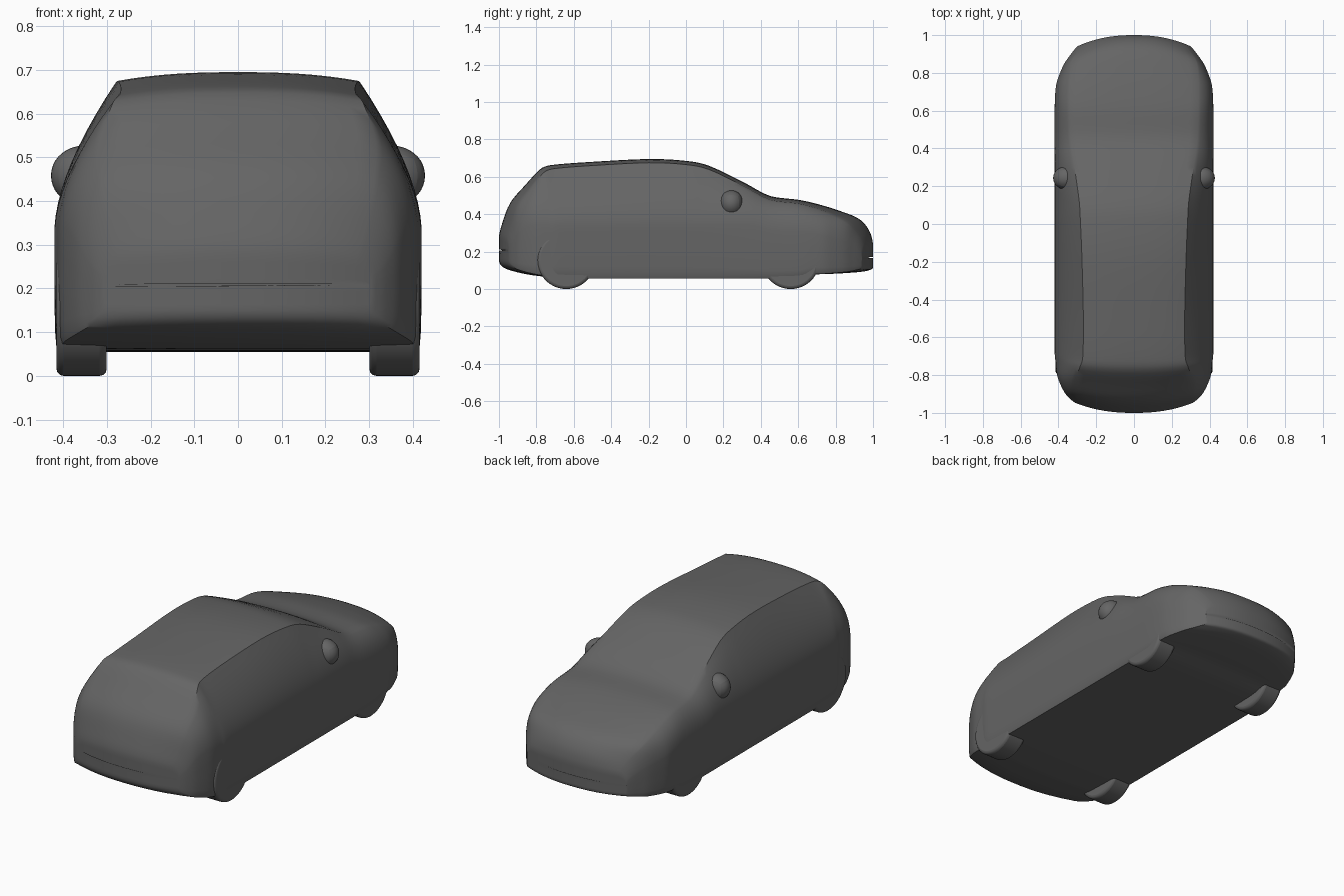
import bpy, bmesh, math
from mathutils import Vector

if "Cube" in bpy.data.objects:
    bpy.data.objects.remove(bpy.data.objects["Cube"])

grey = bpy.data.materials.new("dark_grey")
grey.diffuse_color = (0.13, 0.13, 0.13, 1)
grey.use_nodes = True
grey.node_tree.nodes["Principled BSDF"].inputs["Base Color"].default_value = grey.diffuse_color


def finish(obj, angle):
    obj.data.materials.clear()
    obj.data.materials.append(grey)
    bpy.ops.object.select_all(action='DESELECT')
    obj.select_set(True)
    bpy.context.view_layer.objects.active = obj
    bpy.ops.object.shade_smooth_by_angle(angle=math.radians(angle))


# Body stations: y, bottom z, top z, half width, roof edge x, end curvature in plan
stations = [
    (-1.0, .205, .21, .30, .26, .095), (-1.0, .15, .28, .31, .27, .095),
    (-.983, .12, .35, .34, .29, .085), (-.94, .10, .46, .372, .31, .065),
    (-.86, .08, .555, .405, .315, .05), (-.77, .067, .648, .415, .285, .035),
    (-.70, .06, .665, .42, .27, .02), (-.50, .055, .68, .42, .268, 0),
    (-.20, .055, .695, .42, .275, 0), (0, .055, .685, .42, .283, 0),
    (.12, .055, .66, .42, .29, 0), (.30, .055, .575, .42, .315, 0),
    (.45, .055, .497, .42, .335, 0), (.60, .06, .477, .42, .34, 0),
    (.70, .078, .455, .418, .34, -.02), (.80, .082, .425, .41, .34, -.05),
    (.92, .09, .378, .375, .33, -.095), (.978, .10, .315, .335, .29, -.12),
    (1.0, .115, .24, .30, .26, -.115), (1.0, .165, .17, .30, .26, -.115)]


def smooth_path(pts, steps):
    """Centripetal-free tangent interpolation, limited to avoid overshoot."""
    out = []
    for i in range(len(pts) - 1):
        a, b = pts[i], pts[i + 1]
        p, n = pts[max(i - 1, 0)], pts[min(i + 2, len(pts) - 1)]
        for k in range(steps):
            t = k / steps
            row = []
            for q0, q1, q2, q3 in zip(p, a, b, n):
                d = q2 - q1
                m1 = max(-2 * abs(d), min(2 * abs(d), (q2 - q0) / 2))
                m2 = max(-2 * abs(d), min(2 * abs(d), (q3 - q1) / 2))
                row.append((2*t**3 - 3*t*t + 1) * q1 + (t**3 - 2*t*t + t) * m1
                           + (3*t*t - 2*t**3) * q2 + (t**3 - t*t) * m2)
            out.append(row)
    out.append(list(pts[-1]))
    return out


def half_section(zb, zt, w, xs):
    """Half cross-section from bottom centre round the side to top centre."""
    h = zt - zb
    pts = [(w * .975 * i / 6, zb) for i in range(7)]
    pts += [(w * .99, zb + .03 * h), (w * .996, zb + .10 * h), (w, zb + .25 * h), (w, zb + .4 * h)]
    belt = min(.34, zb + .58 * h)
    drop = min(.02, .1 * h)
    a, b = Vector((w, belt)), Vector((xs, zt - drop))
    f = .75 - .35 * max(0, min(1, (zt - .47) / .2))
    c = Vector((w - .008, belt + f * (b.y - belt)))
    for i in range(11):
        t = i / 10
        pts.append(tuple(a * (1 - t)**2 + c * (2 * t * (1 - t)) + b * t * t))
    for i in range(1, 9):
        u = 1 - i / 8
        pts.append((xs * u, zt - drop * u**2.5))
    return pts


# Car body: loft of mirrored sections
bm = bmesh.new()
rings = []
for y, zb, zt, w, xs, bow in smooth_path(stations, 4):
    half = half_section(zb, zt, w, xs)
    loop = half + [(-x, z) for x, z in half[-2:0:-1]]
    rings.append([bm.verts.new((x, y + bow * (abs(x) / .4)**2.3, z)) for x, z in loop])
for r0, r1 in zip(rings, rings[1:]):
    n = len(r0)
    for i in range(n):
        j = (i + 1) % n
        bm.faces.new((r0[i], r0[j], r1[j], r1[i]))
# Close the two thin slots at the ends
for r in (rings[0], rings[-1]):
    bm.faces.new(r)
bmesh.ops.recalc_face_normals(bm, faces=bm.faces)
me = bpy.data.meshes.new("car_body")
bm.to_mesh(me)
bm.free()
body = bpy.data.objects.new("car_body", me)
bpy.context.collection.objects.link(body)
finish(body, 38)

for side, label in ((1, "right"), (-1, "left")):
    # Door mirrors: soft rounded lumps on the body side
    bpy.ops.mesh.primitive_cube_add(size=2, location=(side * .365, .243, .458))
    mirror = bpy.context.object
    mirror.name = label + "_door_mirror"
    for v in mirror.data.vertices:
        x, y, z = v.co
        out = x * side > 0
        v.co = (x * .075, y * (.06 if out else .085), z * (.062 if out else .1))
    sub = mirror.modifiers.new("round", 'SUBSURF')
    sub.levels = sub.render_levels = 3
    finish(mirror, 60)

    # Wheels: only the lowest part shows under the body
    for y, end in ((-.64, "hatch"), (.56, "hood")):
        bpy.ops.mesh.primitive_cylinder_add(vertices=64, radius=.155, depth=.115,
                                            location=(side * .358, y, .155),
                                            rotation=(0, math.pi / 2, 0))
        wheel = bpy.context.object
        wheel.name = f"{label}_{end}_wheel"
        bev = wheel.modifiers.new("tyre_edge", 'BEVEL')
        bev.width, bev.segments, bev.limit_method = .016, 3, 'ANGLE'
        finish(wheel, 40)
